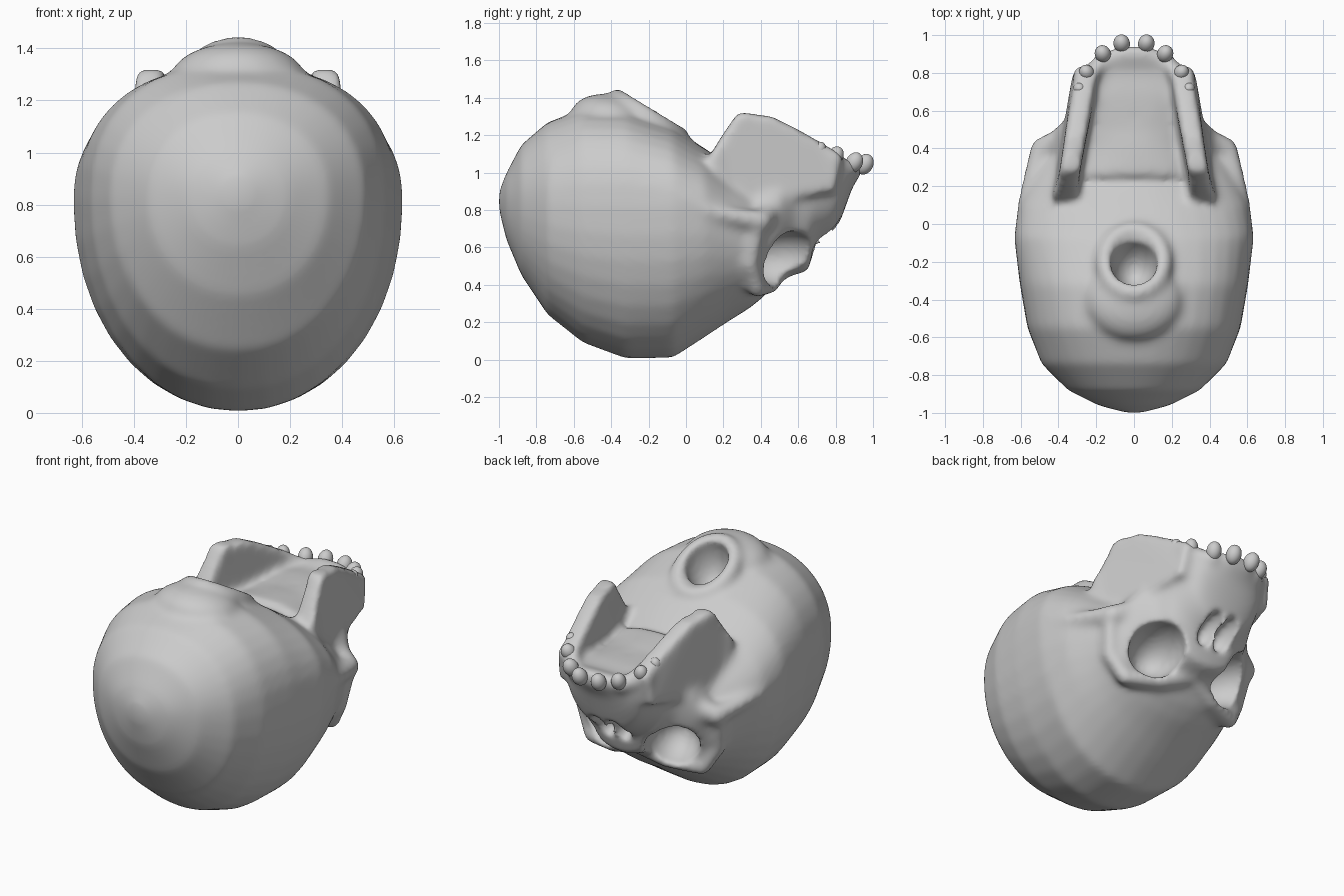
import bpy, bmesh, math
from mathutils import Matrix, Vector

if "Cube" in bpy.data.objects:
    bpy.data.objects.remove(bpy.data.objects["Cube"])


def to_object(bm, name):
    bmesh.ops.recalc_face_normals(bm, faces=bm.faces)
    mesh = bpy.data.meshes.new(name)
    bm.to_mesh(mesh)
    bm.free()
    mesh.shade_smooth()
    ob = bpy.data.objects.new(name, mesh)
    bpy.context.collection.objects.link(ob)
    return ob


def apply(ob, kind, **settings):
    """Add one modifier and bake it, keeping the old mesh if it fails."""
    m = ob.modifiers.new("step", kind)
    for k, v in settings.items():
        setattr(m, k, v)
    bpy.context.view_layer.update()
    dg = bpy.context.evaluated_depsgraph_get()
    mesh = bpy.data.meshes.new_from_object(ob.evaluated_get(dg))
    ob.modifiers.clear()
    if len(mesh.polygons):
        mesh.shade_smooth()
        ob.data = mesh


def ball(bm, c, r, tilt=0.0, turn=0.0):
    m = (Matrix.Translation(c) @ Matrix.Rotation(turn, 4, 'Z')
         @ Matrix.Rotation(tilt, 4, 'X') @ Matrix.Diagonal((*r, 1)))
    bmesh.ops.create_uvsphere(bm, u_segments=20, v_segments=14, radius=1, matrix=m)


def loft(bm, stations, n=36):
    """Stations: y, z low, z high, half width, z of widest line, upper squareness."""
    rings = []
    for y, lo, hi, w, mid, p in stations:
        ring = []
        for i in range(n):
            a = 2 * math.pi * i / n
            c, s = math.cos(a), math.sin(a)
            e = 2 / (p if s > 0 else 2.1)
            x = math.copysign(abs(c) ** e, c) * w
            z = mid + math.copysign(abs(s) ** e, s) * ((hi - mid) if s > 0 else (mid - lo))
            ring.append(bm.verts.new((x, y, z)))
        rings.append(ring)
    for a, b in zip(rings, rings[1:]):
        for i in range(n):
            j = (i + 1) % n
            bm.faces.new((a[i], a[j], b[j], b[i]))
    bm.faces.new(rings[0])
    bm.faces.new(rings[-1])


def chain(bm, pts):
    """Rounded bar through points x, y, z, radius."""
    for a, b in zip(pts, pts[1:]):
        for k in range(7):
            q0 = [u + (v - u) * k / 6 for u, v in zip(a, b)]
            ball(bm, q0[:3], (q0[3],) * 3)


bm = bmesh.new()
# braincase
loft(bm, [
    (-1.0, .80, .90, .04, .85, 2), (-.96, .64, 1.00, .19, .85, 2),
    (-.88, .45, 1.15, .35, .84, 2.1), (-.74, .24, 1.27, .49, .83, 2.2),
    (-.55, .09, 1.34, .565, .82, 2.4), (-.32, .005, 1.33, .605, .82, 2.5),
    (-.07, .01, 1.24, .635, .82, 2.4), (.10, .12, 1.13, .61, .80, 2.2),
    (.22, .20, 1.05, .56, .74, 2), (.34, .275, .98, .51, .68, 2),
    (.42, .34, .93, .45, .64, 2)])
# midface and palate
loft(bm, [
    (.25, .40, 1.08, .36, .85, 2.5), (.42, .34, 1.07, .46, .70, 2),
    (.50, .44, 1.06, .42, .78, 2.2), (.58, .455, 1.06, .34, .86, 2.6),
    (.65, .47, 1.06, .31, .90, 3), (.69, .60, 1.06, .30, .92, 3),
    (.80, .68, 1.05, .26, .96, 3), (.84, .78, 1.06, .235, .97, 3),
    (.89, .92, 1.08, .17, 1.02, 3), (.94, 1.0, 1.07, .09, 1.04, 2.5)])
# jaw ridges beside the palate, cheekbones, eye rims
wall = [(.12, 1.08), (.20, 1.21), (.28, 1.325), (.46, 1.30), (.60, 1.23), (.74, 1.15),
        (.84, 1.09), (.80, .90), (.50, .85), (.26, .85)]
for s in (-1, 1):
    sides = []
    for d in (-1, 1):
        sides.append([bm.verts.new((s * (.345 - .17 * (y - .25) + d * (.055 if z > 1.1 else .075)), y, z))
                      for y, z in wall])
    bm.faces.new(sides[0])
    bm.faces.new(sides[1])
    for i in range(len(wall)):
        j = (i + 1) % len(wall)
        bm.faces.new((sides[0][i], sides[0][j], sides[1][j], sides[1][i]))
    chain(bm, [(s * .58, -.02, .86, .05), (s * .565, .12, .79, .05),
               (s * .53, .28, .76, .05), (s * .49, .40, .74, .06), (s * .38, .44, .78, .07)])
    chain(bm, [(s * .49, .38, .72, .05), (s * .46, .34, .52, .05),
               (s * .38, .38, .38, .05), (s * .18, .45, .40, .05), (0, .50, .47, .05)])
    chain(bm, [(s * .16, .87, 1.02, .05), (s * .23, .79, 1.04, .05), (s * .27, .66, 1.06, .06)])
# raised rim round the spinal opening
ball(bm, (0, -.40, 1.29), (.26, .22, .13), -.15)
for k in range(28):
    a = 2 * math.pi * k / 28
    back = .5 - .5 * math.sin(a)
    ball(bm, (.155 * math.cos(a), -.20 + .165 * math.sin(a), 1.20 + .20 * back), (.05,) * 3)
# nose bridge
chain(bm, [(0, .48, .47, .05), (0, .62, .51, .045)])
skull = to_object(bm, "skull")
apply(skull, 'REMESH', mode='VOXEL', voxel_size=.018)
apply(skull, 'SMOOTH', factor=.5, iterations=8)

# openings: eyes, nose, spine, palate hollow
openings = [((0, -.20, 1.34), (.125, .14, .22), -.35, 0),
            ((0, .50, 1.22), (.21, .36, .16), -.1, 0)]
for s in (-1, 1):
    openings += [((s * .275, .53, .54), (.155, .24, .15), 0, s * -.35),
                 ((s * .055, .76, .655), (.058, .14, .085), .3, 0)]
for spec in openings:
    cut = bmesh.new()
    ball(cut, *spec)
    cutter = to_object(cut, "opening_cutter")
    cutter.hide_render = True
    apply(skull, 'BOOLEAN', operation='DIFFERENCE', solver='EXACT', object=cutter)
    bpy.data.objects.remove(cutter)
apply(skull, 'REMESH', mode='VOXEL', voxel_size=.016)
apply(skull, 'SMOOTH', factor=.5, iterations=8)

# teeth
bm = bmesh.new()
for x, y, z, r in [(.065, .955, 1.045, .046), (.165, .90, 1.055, .045), (.25, .80, 1.09, .042),
                   (.285, .71, 1.12, .038)]:
    for s in (-1, 1):
        ball(bm, (s * x, y, z), (r * .95, r, r * 1.25), -.5, s * -x * 2)
to_object(bm, "teeth")
